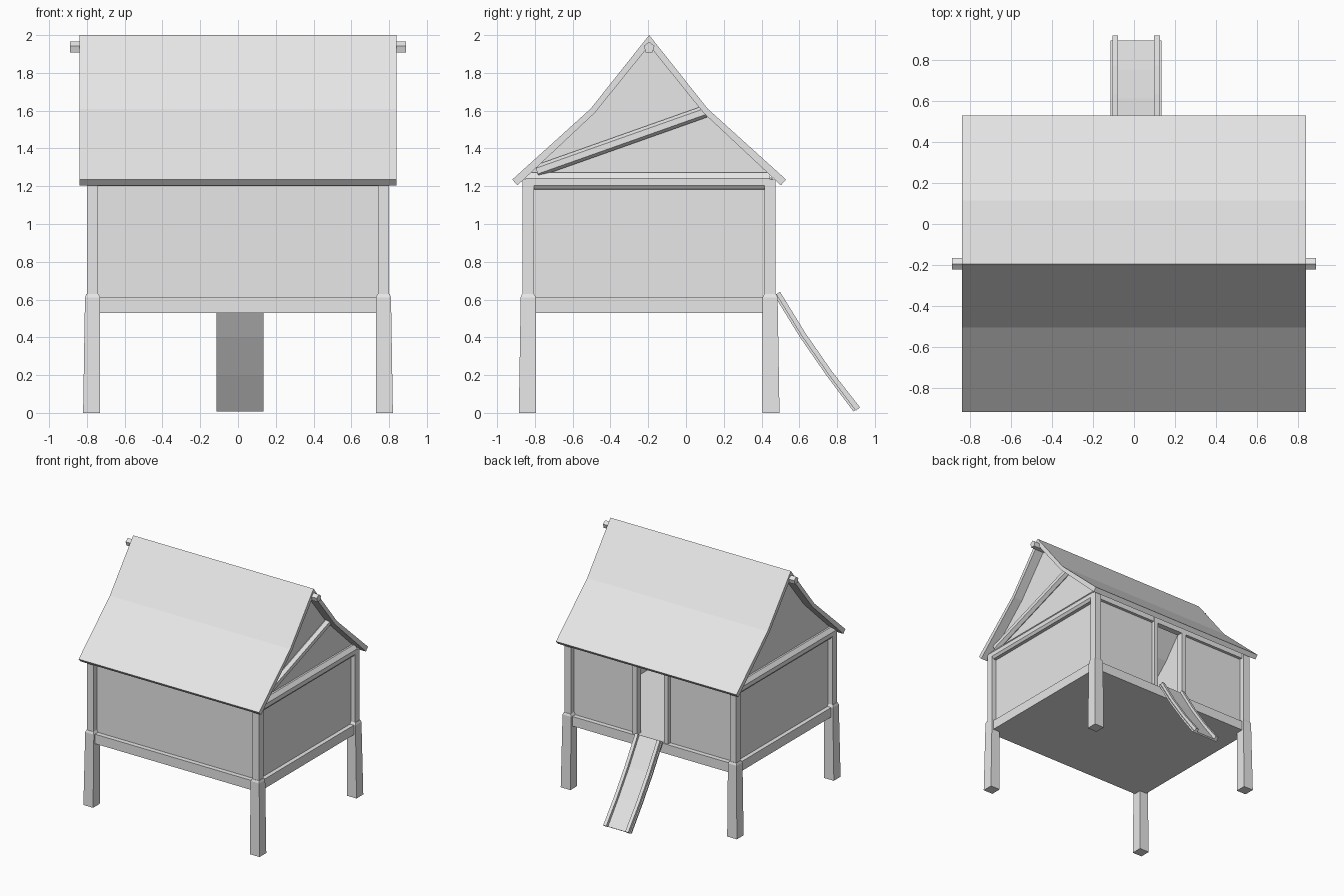
import bpy, bmesh
from mathutils import Vector

cube = bpy.data.objects.get("Cube")
if cube:
    bpy.data.objects.remove(cube, do_unlink=True)

mat = bpy.data.materials.new("light grey")
mat.use_nodes = True
GREY = (0.8, 0.8, 0.8, 1)
mat.diffuse_color = GREY
mat.node_tree.nodes["Principled BSDF"].inputs["Base Color"].default_value = GREY

CY = -0.195          # centre line of the house in y
PX, PY = 0.77, 0.64  # corner post offsets from the house centre


def finish(name, bm):
    bmesh.ops.recalc_face_normals(bm, faces=bm.faces)
    me = bpy.data.meshes.new(name)
    bm.to_mesh(me)
    bm.free()
    me.materials.append(mat)
    ob = bpy.data.objects.new(name, me)
    bpy.context.collection.objects.link(ob)
    return ob


def loft(name, rings):
    """Closed solid through equal-length rings of points."""
    bm = bmesh.new()
    vs = [[bm.verts.new(p) for p in r] for r in rings]
    n = len(rings[0])
    for a, b in zip(vs, vs[1:]):
        for i in range(n):
            j = (i + 1) % n
            bm.faces.new((a[i], a[j], b[j], b[i]))
    bm.faces.new(vs[0])
    bm.faces.new(vs[-1])
    return finish(name, bm)


def rect(x0, x1, y0, y1, z):
    return [(x0, y0, z), (x1, y0, z), (x1, y1, z), (x0, y1, z)]


def box(name, x0, x1, y0, y1, z0, z1):
    return loft(name, [rect(x0, x1, y0, y1, z) for z in (z0, z1)])


def prism(name, yz, x0, x1):
    return loft(name, [[(x, y, z) for y, z in yz] for x in (x0, x1)])


def pole(name, a, b, radius, sides):
    a, b = Vector(a), Vector(b)
    bm = bmesh.new()
    bmesh.ops.create_cone(bm, cap_ends=True, segments=sides, radius1=radius,
                          radius2=radius, depth=(b - a).length)
    ob = finish(name, bm)
    ob.location = (a + b) / 2
    ob.rotation_euler = (b - a).to_track_quat('Z', 'Y').to_euler()
    return ob


# Roof: kinked shell along the ridge
half_outer = [(0.725, 1.235), (0.31, 1.61), (0, 2.0)]
half_inner = [(0.697, 1.205), (0.288, 1.588), (0, 1.945)]


def mirrored(half):
    return [(CY - y, z) for y, z in half] + [(CY + y, z) for y, z in half[-2::-1]]


prism("roof", mirrored(half_outer) + mirrored(half_inner)[::-1], -0.84, 0.84)

# Ridge pole, five-sided
ridge = [(CY, 1.965), (CY + 0.028, 1.943), (CY + 0.018, 1.908),
         (CY - 0.018, 1.908), (CY - 0.028, 1.943)]
prism("ridge_pole", ridge, -0.89, 0.89)

# Floor
box("floor", -0.795, 0.795, CY - 0.665, CY + 0.665, 0.53, 0.61)

# Corner legs with the thinner posts above, flared outward at the foot
for sx, side in ((1, "left"), (-1, "right")):
    for sy, end in ((1, "back"), (-1, "front")):
        def corner(inner, out, z):
            return rect(sx * (PX - inner), sx * (PX + out),
                        CY + sy * (PY - inner), CY + sy * (PY + out), z)
        loft(f"{end}_{side}_leg", [corner(0.04, 0.05, 0), corner(0.04, 0.04, 0.612),
                                   corner(0.03, 0.033, 0.63)])
        loft(f"{end}_{side}_post", [corner(0.03, 0.03, 0.61), corner(0.03, 0.03, 1.235)])

# Side walls with gables reaching the roof underside
gable = ([(CY - 0.625, 0.6), (CY - 0.625, 1.28)] + mirrored(half_inner)[1:-1]
         + [(CY + 0.625, 1.28), (CY + 0.625, 0.6)])
for sx, side in ((1, "left"), (-1, "right")):
    prism(f"{side}_wall", gable, sx * 0.74, sx * 0.76)
    # Tie beam with bevelled top and underside
    prof = [(0.75, 1.272), (0.775, 1.272), (0.8, 1.24), (0.8, 1.205),
            (0.785, 1.185), (0.75, 1.18)]
    loft(f"{side}_tie_beam", [[(sx * x, CY + y, z) for x, z in prof]
                              for y in (-0.655, 0.64)])

# Front wall and the two back panels beside the doorway
DX = 0.01
box("front_wall", -0.75, 0.75, CY - 0.625, CY - 0.605, 0.6, 1.27)
for sx, side in ((1, "left"), (-1, "right")):
    box(f"back_{side}_wall", DX + sx * 0.14, sx * 0.75, CY + 0.605, CY + 0.625, 0.6, 1.27)
    box(f"{side}_door_post", DX + sx * 0.125, DX + sx * 0.165,
        CY + 0.6, CY + 0.655, 0.6, 1.24)

# Eave beams
for sy, end in ((1, "back"), (-1, "front")):
    box(f"{end}_eave_beam", -0.79, 0.79, CY + sy * 0.6, CY + sy * 0.65, 1.2, 1.245)

# Diagonal brace on the left gable
pole("gable_brace", (0.77, -0.79, 1.28), (0.77, 0.1, 1.595), 0.032, 6)

# Ramp: bent board with a raised rail on each edge
path = [(0.475, 0.625), (0.61, 0.405), (0.75, 0.203), (0.893, 0.012)]


def strip(name, x0, x1, low, high, tail=0):
    rings = []
    for i, (y, z) in enumerate(path):
        y += tail if i == len(path) - 1 else 0
        rings.append([(x0, y + low * 0.8, z + low * 0.6), (x1, y + low * 0.8, z + low * 0.6),
                      (x1, y + high * 0.8, z + high * 0.6), (x0, y + high * 0.8, z + high * 0.6)])
    return loft(name, rings)


strip("ramp_board", DX - 0.125, DX + 0.125, -0.008, 0.006)
for sx, side in ((1, "left"), (-1, "right")):
    strip(f"{side}_ramp_rail", DX + sx * 0.088, DX + sx * 0.116, 0.0, 0.028, 0.006)
